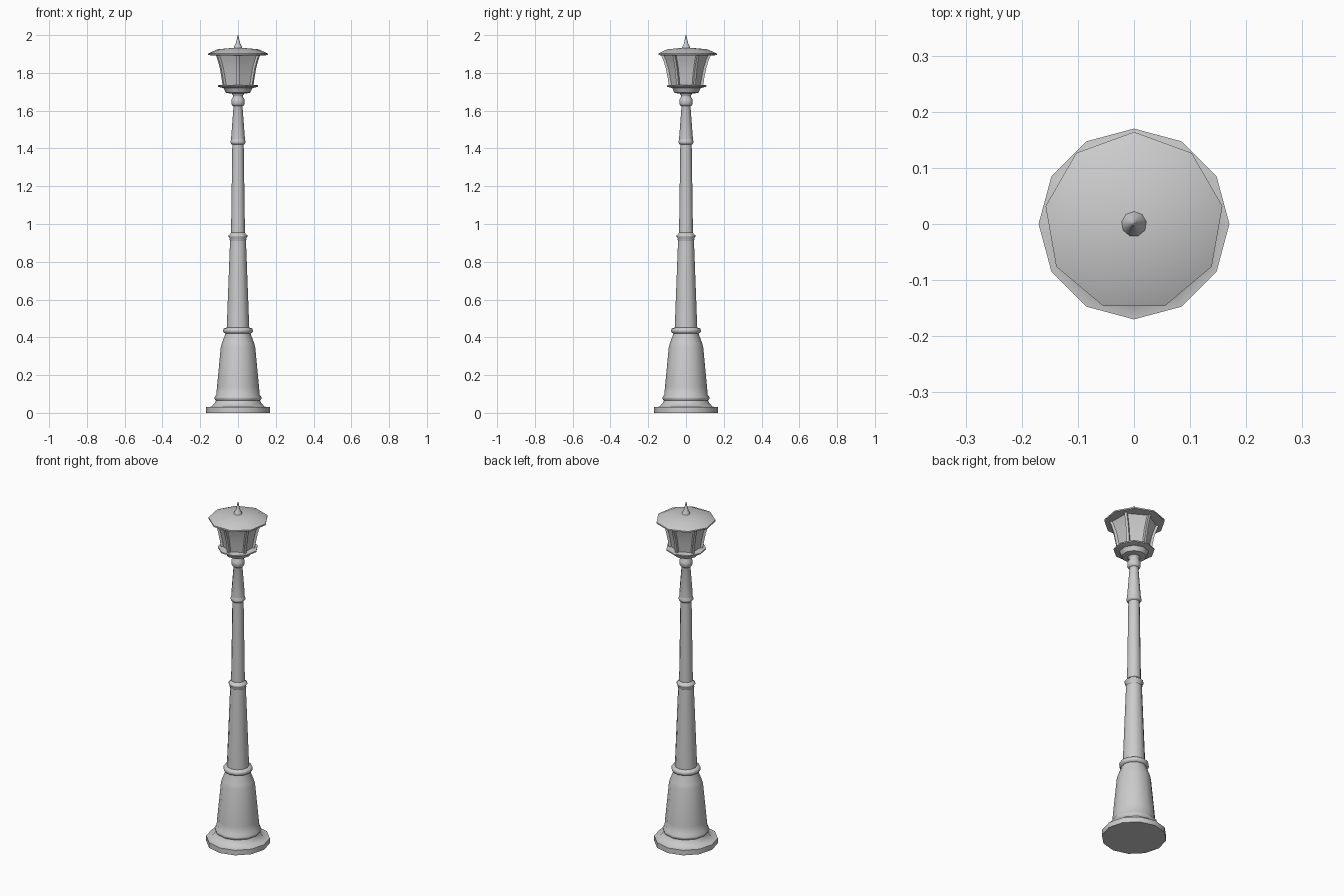
import bpy, bmesh, math
from mathutils import Vector

if "Cube" in bpy.data.objects:
    bpy.data.objects.remove(bpy.data.objects["Cube"])


def finish(name, bm, angle=35):
    bmesh.ops.recalc_face_normals(bm, faces=bm.faces)
    me = bpy.data.meshes.new(name)
    bm.to_mesh(me)
    bm.free()
    ob = bpy.data.objects.new(name, me)
    bpy.context.collection.objects.link(ob)
    bpy.ops.object.select_all(action='DESELECT')
    ob.select_set(True)
    bpy.context.view_layer.objects.active = ob
    bpy.ops.object.shade_smooth_by_angle(angle=math.radians(angle))
    return ob


def lathe(name, profile, sides, phase=0, cy=0, angle=35):
    """Stack polygon rings of (radius, z) and cap both ends."""
    bm = bmesh.new()
    rings = []
    for r, z in profile:
        rings.append([bm.verts.new((r * math.cos(a), cy + r * math.sin(a), z))
                      for a in (math.radians(phase) + i * math.tau / sides
                                for i in range(sides))])
    for lo, hi in zip(rings, rings[1:]):
        for i in range(sides):
            j = (i + 1) % sides
            bm.faces.new((lo[i], lo[j], hi[j], hi[i]))
    bm.faces.new(rings[0][::-1])
    bm.faces.new(rings[-1])
    return finish(name, bm, angle)


# Stepped foot and flared pedestal
lathe("base", [(.17, 0), (.17, .03), (.14, .033), (.122, .055), (.117, .065),
               (.125, .075), (.125, .083), (.115, .095), (.111, .14),
               (.091, .35), (.085, .37), (.068, .415), (.066, .425)], 12, angle=50)

# Collars around the post
lathe("lower_collar", [(.065, .42), (.076, .425), (.079, .435), (.076, .447), (.06, .452)], 12, angle=60)
lathe("middle_collar", [(.04, .91), (.045, .916), (.043, .925), (.05, .932),
                        (.05, .94), (.043, .945), (.036, .955)], 12, angle=60)
lathe("upper_collar", [(.032, 1.42), (.04, 1.43), (.04, 1.436), (.036, 1.45)], 12, angle=60)

# Tapered post sections
lathe("lower_post", [(.06, .44), (.042, .915)], 12)
lathe("middle_post", [(.037, .94), (.03, 1.43)], 12)
lathe("upper_post", [(.036, 1.44), (.036, 1.46), (.024, 1.62), (.028, 1.632)], 12)
lathe("neck", [(.028, 1.625), (.035, 1.635), (.035, 1.66), (.026, 1.672),
               (.026, 1.682), (.033, 1.687), (.033, 1.695)], 12, angle=60)

# Lantern tray
lathe("lantern_cup", [(.04, 1.69), (.066, 1.695), (.08, 1.725)], 9, 90, angle=45)
lathe("lantern_tray", [(.08, 1.72), (.108, 1.727), (.108, 1.734), (.085, 1.737)], 9, 90)

# Flared six-sided glass and its corner bars
flare = [(.088, 1.73), (.095, 1.775), (.105, 1.825), (.119, 1.87), (.132, 1.9)]
lathe("lantern_glass", [(r - .009, z) for r, z in flare], 6, 30, angle=20)
for k in range(6):
    a = math.radians(30 + 60 * k)
    out, side = Vector((math.cos(a), math.sin(a), 0)), Vector((-math.sin(a), math.cos(a), 0))
    bm = bmesh.new()
    rings = [[bm.verts.new(out * (r + d) + side * s + Vector((0, 0, z)))
              for d, s in ((-.012, -.007), (.002, -.007), (.002, .007), (-.012, .007))]
             for r, z in flare]
    for lo, hi in zip(rings, rings[1:]):
        for i in range(4):
            j = (i + 1) % 4
            bm.faces.new((lo[i], lo[j], hi[j], hi[i]))
    bm.faces.new(rings[0][::-1])
    bm.faces.new(rings[-1])
    finish(f"lantern_bar_{k + 1}", bm)

# Nine-sided roof and finial
lathe("roof", [(.13, 1.892), (.16, 1.894), (.16, 1.902), (.11, 1.925), (.02, 1.933)],
      9, 90, .004, angle=50)
lathe("finial", [(.024, 1.928), (.02, 1.94), (.012, 1.955), (.006, 1.98), (.002, 2.0)], 9, 90, angle=60)
